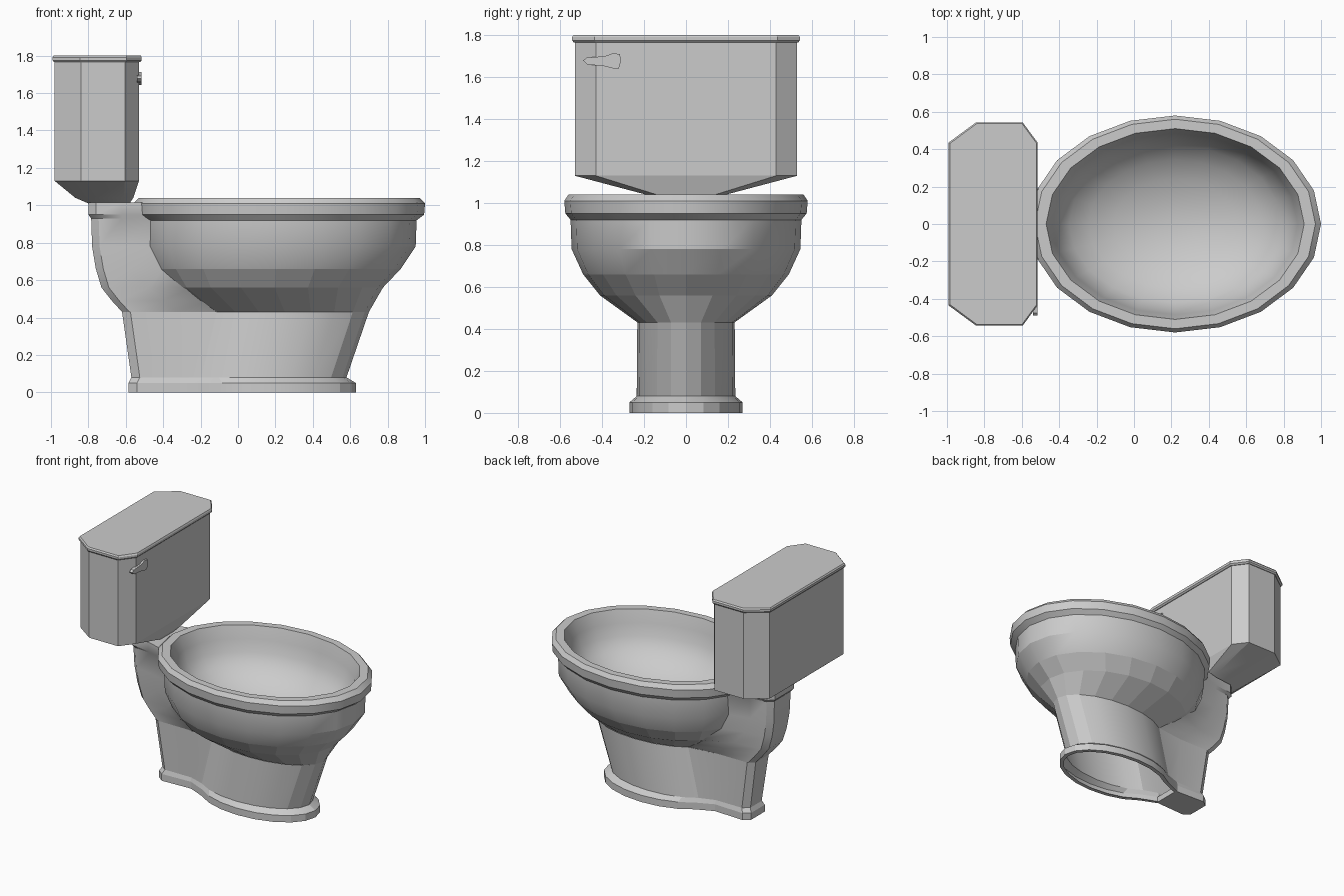
import bpy, bmesh
from math import cos, sin, pi, radians

if "Cube" in bpy.data.objects:
    bpy.data.objects.remove(bpy.data.objects["Cube"])

def loft(name, rings, cap_start=True, cap_end=True, angle=25):
    """Skin a list of equal-length closed rings of 3D points."""
    bm = bmesh.new()
    loops = [[bm.verts.new(p) for p in r] for r in rings]
    n = len(loops[0])
    for a, b in zip(loops, loops[1:]):
        for i in range(n):
            j = (i + 1) % n
            bm.faces.new((a[i], a[j], b[j], b[i]))
    if cap_start:
        bm.faces.new(loops[0][::-1])
    if cap_end:
        bm.faces.new(loops[-1])
    bmesh.ops.recalc_face_normals(bm, faces=bm.faces)
    me = bpy.data.meshes.new(name)
    bm.to_mesh(me)
    bm.free()
    ob = bpy.data.objects.new(name, me)
    bpy.context.collection.objects.link(ob)
    bpy.ops.object.select_all(action='DESELECT')
    ob.select_set(True)
    bpy.context.view_layer.objects.active = ob
    bpy.ops.object.shade_smooth_by_angle(angle=radians(angle))
    return ob

def ellipse(z, cx, rx, ry, n=20):
    return [(cx + rx * cos(2 * pi * i / n), ry * sin(2 * pi * i / n), z) for i in range(n)]

def mirrored(half, z):
    """Half outline (y > 0) listed front to back, closed by its mirror image."""
    return [(x, y, z) for x, y in half] + [(x, -y, z) for x, y in reversed(half)]

# Bowl: outside wall, rolled rim, then a rounded basin
bowl = [(.43, .25, .45, .23), (.56, .195, .58, .41), (.66, .205, .665, .49),
        (.78, .22, .73, .545), (.92, .22, .735, .55), (.95, .22, .775, .575),
        (1.01, .22, .78, .58), (1.04, .22, .75, .56),
        (1.04, .22, .69, .51), (.95, .22, .655, .485)]
basin = [(.95 - .34 * sin(radians(a)), .22, .655 * cos(radians(a)), .485 * cos(radians(a)))
         for a in (15, 30, 45, 60, 75, 85)]
bowl_ob = loft("bowl", [ellipse(*r) for r in bowl + basin], cap_start=False, angle=28)
for face in bowl_ob.data.polygons[:40]:      # faceted underside
    face.use_smooth = False

# Pedestal: oval foot with a narrow neck running to the back, open underneath
def keyhole(z, cx, rx, ry, xb, neck_x, w, wn):
    half = [(cx + rx * cos(a), ry * sin(a)) for a in (pi / 10 * k for k in range(1, 9))]
    half += [(neck_x, wn), (xb + .045, w), (xb, w - .035)]
    return [(cx + rx, 0, z)] + mirrored(half, z)

foot = [(0, .18, .42, .24, -.56, -.31, .09, .08), (0, .18, .45, .27, -.585, -.31, .115, .105),
        (.05, .18, .45, .27, -.585, -.31, .115, .105), (.08, .15, .43, .235, -.57, -.31, .10, .10),
        (.43, .25, .45, .232, -.62, -.33, .11, .11)]
loft("pedestal", [keyhole(*r) for r in foot], cap_start=False, cap_end=False, angle=15)

# Solid heel closing the back of the foot
heel = [(-.30, .10), (-.54, .113), (-.583, .078)]
loft("heel", [mirrored(heel, z) for z in (.003, .045)])

# Back column: carries the tank and merges into the back of the bowl
column = [  # z, back x, half width, neck x, neck half width, front x, front half width
    (.43, -.62, .11, -.33, .11, -.11, .135), (.49, -.675, .113, -.40, .12, -.16, .18),
    (.56, -.73, .115, -.48, .13, -.25, .235), (.66, -.76, .12, -.57, .135, -.40, .18),
    (.78, -.78, .125, -.62, .14, -.45, .18), (.93, -.785, .13, -.62, .145, -.455, .19),
    (.95, -.80, .145, -.62, .16, -.46, .20), (1.015, -.80, .145, -.62, .16, -.47, .20)]
loft("back_column", [mirrored([(xf, wf), (xn, wn), (xb + .04, w), (xb, w - .035)], z)
                     for z, xb, w, xn, wn, xf, wf in column], cap_start=False, angle=32)

# Tank: chamfered box tapering to the column below
def octagon(z, x0, x1, x2, x3, w, wc):
    return mirrored([(x3, wc), (x2, w), (x1, w), (x0, wc)], z)

loft("tank", [octagon(1.01, -.80, -.73, -.62, -.58, .09, .06),
              octagon(1.04, -.87, -.77, -.61, -.56, .19, .14),
              octagon(1.13, -.98, -.84, -.605, -.53, .53, .43),
              octagon(1.77, -.98, -.84, -.605, -.53, .53, .43)], angle=15)

# Lid with softened edges
loft("tank_lid", [octagon(1.765, -.983, -.842, -.603, -.525, .535, .43),
                  octagon(1.775, -.992, -.845, -.595, -.515, .543, .435),
                  octagon(1.79, -.992, -.845, -.595, -.515, .543, .435),
                  octagon(1.80, -.985, -.842, -.598, -.52, .536, .43)], angle=15)

# Flush handle
lever = [(-.49, 1.678), (-.475, 1.692), (-.385, 1.70), (-.35, 1.713), (-.315, 1.71),
         (-.31, 1.675), (-.32, 1.642), (-.35, 1.642), (-.39, 1.652), (-.47, 1.66)]
loft("flush_handle", [[(x, y, z) for y, z in lever] for x in (-.54, -.516)])
